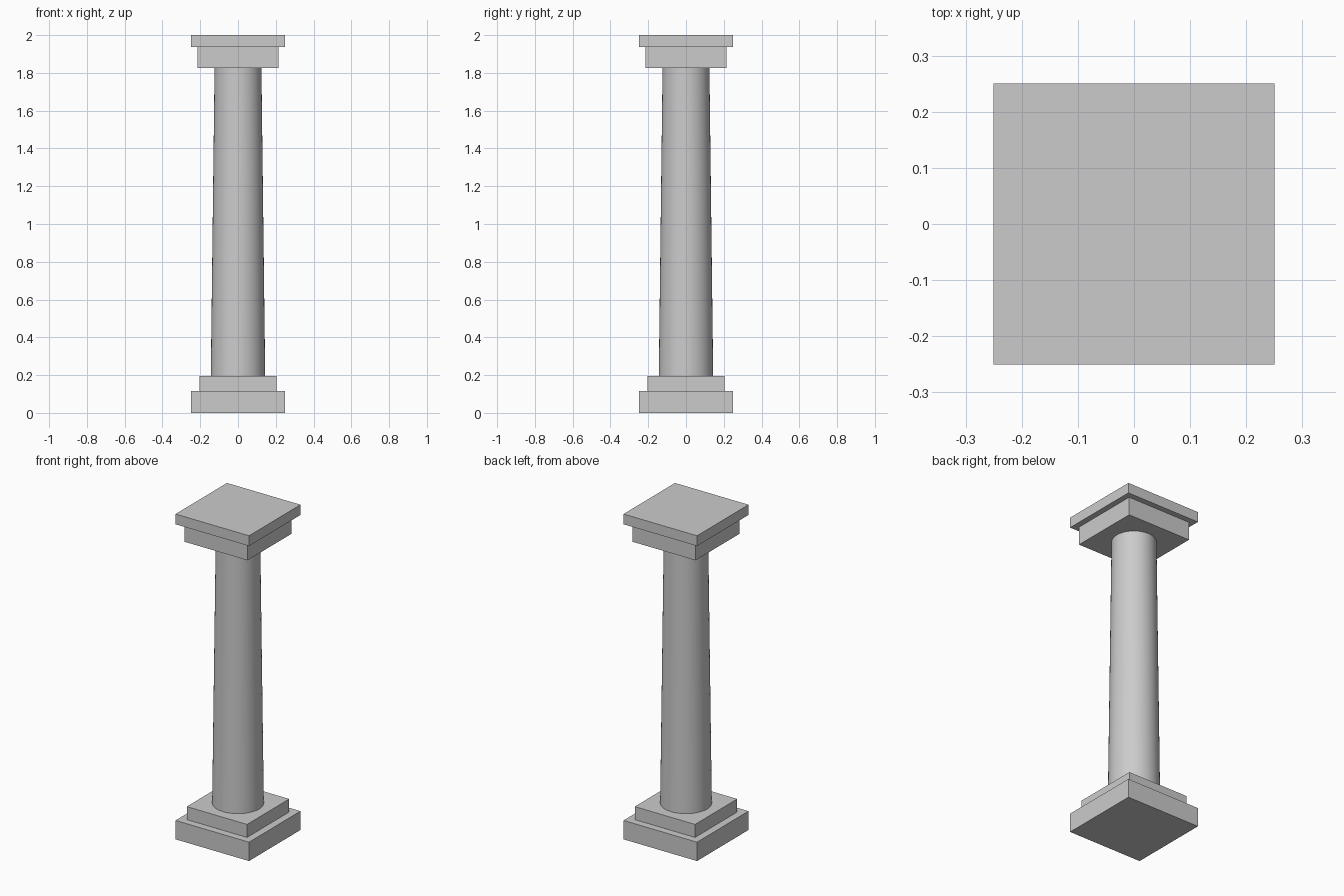
import bpy

if "Cube" in bpy.data.objects:
    bpy.data.objects.remove(bpy.data.objects["Cube"])


def slab(name, half, z0, z1):
    bpy.ops.mesh.primitive_cube_add(size=1, location=(0, 0, (z0 + z1) / 2))
    ob = bpy.context.object
    ob.name = name
    ob.scale = (2 * half, 2 * half, z1 - z0)
    bpy.ops.object.transform_apply(location=False, rotation=False, scale=True)


# Stepped square base
slab("base_plinth", 0.25, 0.0, 0.116)
slab("base_step", 0.205, 0.116, 0.196)

# Tapered round shaft
z0, z1 = 0.196, 1.826
bpy.ops.mesh.primitive_cone_add(vertices=64, radius1=0.144, radius2=0.124,
                                depth=z1 - z0, location=(0, 0, (z0 + z1) / 2))
bpy.context.object.name = "shaft"
bpy.ops.object.shade_smooth_by_angle()

# Stepped square capital
slab("capital_block", 0.215, 1.826, 1.937)
slab("capital_top", 0.25, 1.937, 2.0)
